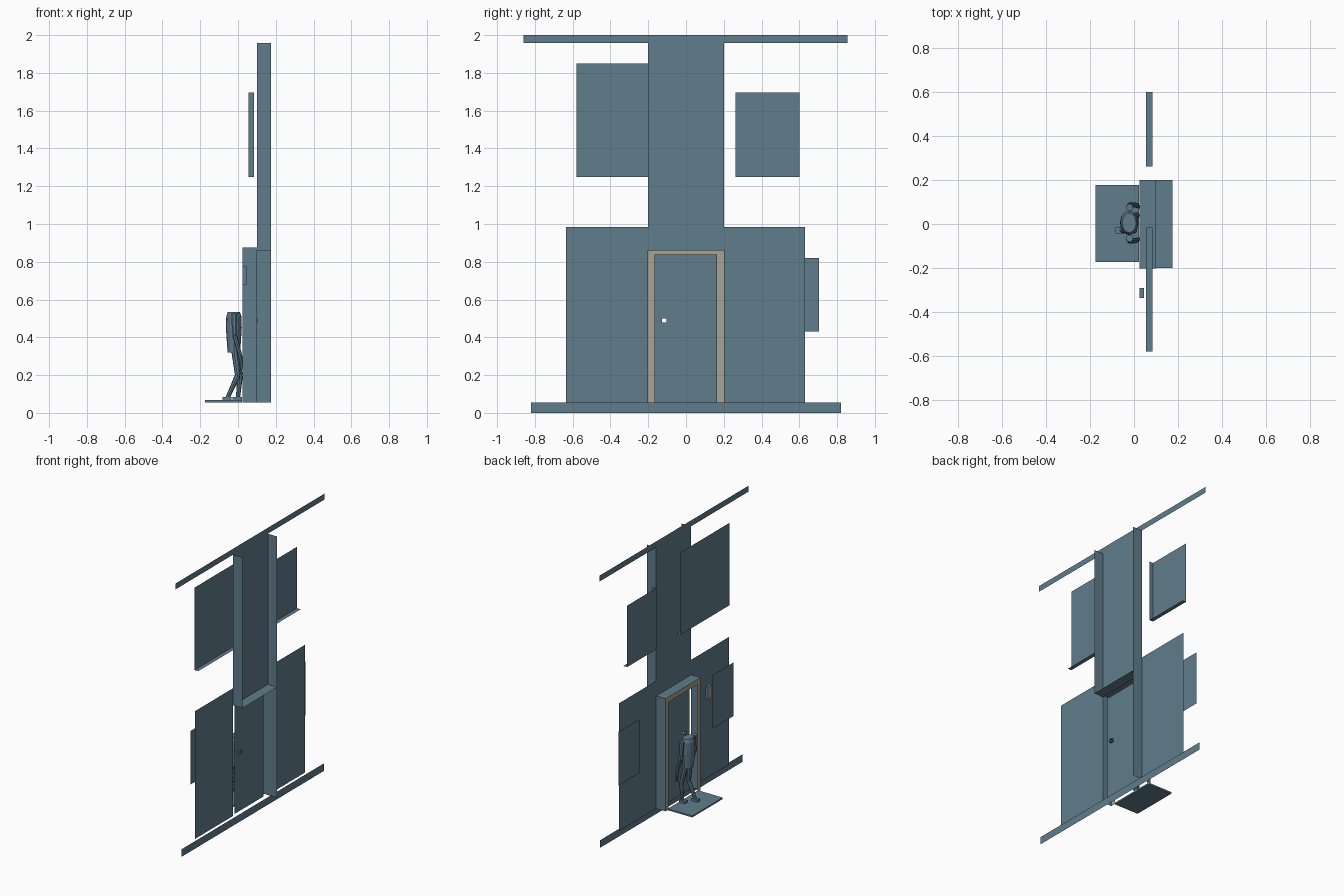
import bpy, bmesh, math
from mathutils import Vector

if "Cube" in bpy.data.objects:
    bpy.data.objects.remove(bpy.data.objects["Cube"])


def material(name, rgb):
    m = bpy.data.materials.new(name)
    m.diffuse_color = (*rgb, 1)
    m.use_nodes = True
    m.node_tree.nodes["Principled BSDF"].inputs["Base Color"].default_value = m.diffuse_color
    return m


SLATE = material("slate_blue", (0.117, 0.205, 0.258))
TAN = material("warm_tan", (0.41, 0.37, 0.29))


def finish(name, bm, *mats):
    me = bpy.data.meshes.new(name)
    bm.to_mesh(me)
    bm.free()
    ob = bpy.data.objects.new(name, me)
    bpy.context.collection.objects.link(ob)
    for m in mats or (SLATE,):
        me.materials.append(m)
    return ob


def sheets(name, *rects, mat=SLATE):
    """Thin sheets; each rect is (x0, x1, y0, y1, z0, z1) with one axis flat."""
    bm = bmesh.new()
    for x0, x1, y0, y1, z0, z1 in rects:
        if x0 == x1:
            c = [(x0, y0, z0), (x0, y1, z0), (x0, y1, z1), (x0, y0, z1)]
        elif y0 == y1:
            c = [(x0, y0, z0), (x1, y0, z0), (x1, y0, z1), (x0, y0, z1)]
        else:
            c = [(x0, y0, z0), (x1, y0, z0), (x1, y1, z0), (x0, y1, z0)]
        bm.faces.new([bm.verts.new(p) for p in c])
    return finish(name, bm, mat)


def box(name, x0, x1, y0, y1, z0, z1, *mats):
    bm = bmesh.new()
    bmesh.ops.create_cube(bm, size=1)
    for v in bm.verts:
        v.co = ((x0 + x1) / 2 + v.co.x * (x1 - x0),
                (y0 + y1) / 2 + v.co.y * (y1 - y0),
                (z0 + z1) / 2 + v.co.z * (z1 - z0))
    return finish(name, bm, *mats)


def limb(name, points, radii, sides=8):
    """Tapered tubes joined end to end along a path."""
    bm = bmesh.new()
    for a, b, ra, rb in zip(points, points[1:], radii, radii[1:]):
        a, b = Vector(a), Vector(b)
        d = b - a
        r = bmesh.ops.create_cone(bm, cap_ends=True, segments=sides,
                                  radius1=ra, radius2=rb, depth=d.length)
        q = Vector((0, 0, 1)).rotation_difference(d)
        for v in r["verts"]:
            v.co = q @ v.co + (a + b) / 2
    return finish(name, bm)


# Facade: walls either side of the doorway, with a lintel above it
WX = 0.1
sheets("facade_wall",
       (WX, WX, -0.635, -0.2, 0.055, 0.985),
       (WX, WX, 0.2, 0.63, 0.055, 0.985),
       (WX, WX, -0.2, 0.2, 0.86, 0.985))

# Upper shaft: open channel with side returns and a bottom ledge
sheets("upper_shaft",
       (WX, WX, -0.2, 0.2, 0.985, 1.957),
       (WX, 0.175, -0.2, -0.2, 0.86, 1.957),
       (WX, 0.175, 0.2, 0.2, 0.055, 1.957),
       (WX, 0.175, -0.2, 0.2, 0.86, 0.86))

# Top and bottom strips
sheets("top_strip", (WX, WX, -0.86, 0.855, 1.957, 2.0))
sheets("bottom_strip", (0.12, 0.12, -0.82, 0.82, 0, 0.055))

# Upper windows with sills
sheets("large_window",
       (0.055, 0.055, -0.58, -0.015, 1.25, 1.85),
       (0.055, 0.085, -0.58, -0.015, 1.25, 1.25))
sheets("small_window",
       (0.055, 0.055, 0.262, 0.6, 1.25, 1.697),
       (0.055, 0.085, 0.262, 0.6, 1.25, 1.25),
       (0.055, 0.085, 0.262, 0.262, 1.25, 1.697))

# Lower signboards
sheets("lower_boards",
       (0.05, 0.05, 0.465, 0.705, 0.43, 0.82),
       (0.05, 0.05, -0.617, -0.375, 0.43, 0.82))

# Wall lamp with a tan front
lamp = box("wall_lamp", 0.025, 0.045, -0.335, -0.29, 0.68, 0.775, SLATE, TAN)
for p in lamp.data.polygons:
    p.material_index = int(p.normal.x < -0.9)

# Door surround and tan frame
sheets("door_surround",
       (0.025, WX, -0.203, -0.203, 0.055, 0.875),
       (0.025, WX, 0.2, 0.2, 0.055, 0.875),
       (0.025, WX, -0.203, 0.2, 0.875, 0.875))
sheets("door_frame",
       (0.025, 0.025, -0.203, -0.168, 0.055, 0.875),
       (0.025, 0.025, 0.165, 0.2, 0.055, 0.875),
       (0.025, 0.025, -0.168, 0.165, 0.838, 0.875), mat=TAN)

# Door leaf built around a small through slot
DX = 0.09
Y0, Y1, Z0, Z1 = -0.128, -0.102, 0.478, 0.5
sheets("door",
       (DX, DX, -0.168, Y0, 0.055, 0.838),
       (DX, DX, Y1, 0.165, 0.055, 0.838),
       (DX, DX, Y0, Y1, 0.055, Z0),
       (DX, DX, Y0, Y1, Z1, 0.838))
sheets("door_slot",
       (DX, DX + 0.015, Y0, Y0, Z0, Z1),
       (DX, DX + 0.015, Y1, Y1, Z0, Z1),
       (DX, DX + 0.015, Y0, Y1, Z0, Z0),
       (DX, DX + 0.015, Y0, Y1, Z1, Z1))

# Doorstep
box("doorstep", -0.175, 0.022, -0.172, 0.178, 0.056, 0.067)

# Figure torso: stacked oval rings
bm = bmesh.new()
N = 12
rings = []
for z, rx, ry in ((0.32, 0.033, 0.045), (0.36, 0.036, 0.047), (0.45, 0.042, 0.055),
                  (0.51, 0.04, 0.056), (0.535, 0.032, 0.045)):
    rings.append([bm.verts.new((-0.022 + rx * math.cos(i * math.tau / N),
                                0.005 + ry * math.sin(i * math.tau / N), z))
                  for i in range(N)])
for a, b in zip(rings, rings[1:]):
    for i in range(N):
        j = (i + 1) % N
        bm.faces.new((a[i], a[j], b[j], b[i]))
bm.faces.new(rings[0][::-1])
bm.faces.new(rings[-1])
finish("figure_torso", bm)

# Figure arms and legs
for side, s in (("left", 1), ("right", -1)):
    y = 0.005 + 0.07 * s
    limb(side + "_arm",
         [(-0.02, y, 0.525), (-0.018, y + 0.012 * s, 0.41), (0.012, y + 0.01 * s, 0.3),
          (0.02, y + 0.004 * s, 0.23)], [0.017, 0.013, 0.011, 0.009])
    hip = 0.005 + 0.025 * s
    ankle = 0.0 if s > 0 else -0.055
    foot_y = 0.005 + 0.034 * s
    limb(side + "_leg",
         [(-0.018, hip, 0.33), (0.005 + 0.006 * s, foot_y, 0.2), (ankle, foot_y, 0.08)],
         [0.018, 0.015, 0.011])
    box(side + "_foot", ankle - 0.028, ankle + 0.02, foot_y - 0.014, foot_y + 0.014,
        0.067, 0.085)
